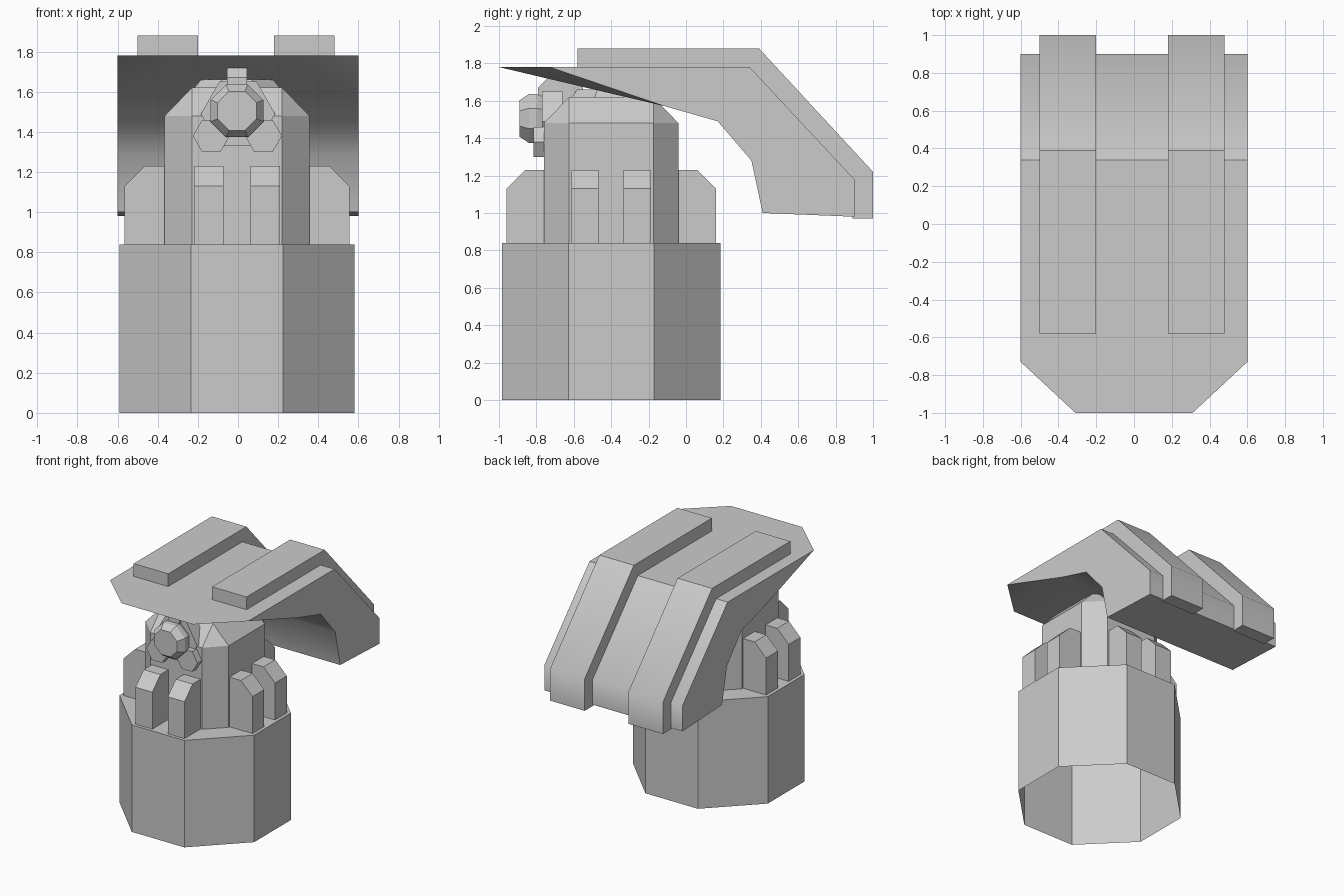
import bpy, bmesh, math
from mathutils import Matrix, Vector

if "Cube" in bpy.data.objects:
    bpy.data.objects.remove(bpy.data.objects["Cube"])

CX, CY = -0.005, -0.40   # axis of the tower


def finish(name, bm):
    bmesh.ops.recalc_face_normals(bm, faces=bm.faces[:])
    me = bpy.data.meshes.new(name)
    bm.to_mesh(me)
    bm.free()
    ob = bpy.data.objects.new(name, me)
    bpy.context.collection.objects.link(ob)
    return ob


def hull(name, pts):
    bm = bmesh.new()
    for p in pts:
        bm.verts.new(p)
    bmesh.ops.convex_hull(bm, input=bm.verts[:])
    bmesh.ops.dissolve_limit(bm, angle_limit=0.01, verts=bm.verts[:], edges=bm.edges[:])
    return finish(name, bm)


def prism(name, prof, x0, x1):
    """Extrude a (y, z) profile from x0 to x1."""
    bm = bmesh.new()
    f = bm.faces.new([bm.verts.new((x0, y, z)) for y, z in prof])
    r = bmesh.ops.extrude_face_region(bm, geom=[f])
    bmesh.ops.translate(bm, vec=(x1 - x0, 0, 0),
                        verts=[g for g in r['geom'] if isinstance(g, bmesh.types.BMVert)])
    if f.is_valid and len(bm.faces) < len(prof) + 2:
        bm.faces.new([v for v in f.verts])
    return finish(name, bm)


def ring(n, r, y, cx, cz, turn=0.0):
    """n-gon facing the front."""
    return [(cx + r * math.cos(turn + 2 * math.pi * i / n), y,
             cz + r * math.sin(turn + 2 * math.pi * i / n)) for i in range(n)]


def octagon(a, b, z, cy=CY):
    return [(CX + x, cy + y, z) for p, q in ((a, b), (b, a))
            for x in (-p, p) for y in (-q, q)]


def smooth(ob, deg):
    bpy.ops.object.select_all(action='DESELECT')
    ob.select_set(True)
    bpy.context.view_layer.objects.active = ob
    bpy.ops.object.shade_smooth_by_angle(angle=math.radians(deg))


# base drum, open underneath
base = hull("base_drum", octagon(0.585, 0.228, 0) + octagon(0.585, 0.228, 0.84))
bm = bmesh.new()
bm.from_mesh(base.data)
bmesh.ops.delete(bm, geom=[f for f in bm.faces if f.calc_center_median().z < 0.01],
                 context='FACES_ONLY')
bm.to_mesh(base.data)
bm.free()

# central column with chamfered top
s = 0.225
hull("column", octagon(0.36, s, 0.84) + octagon(0.36, s, 1.48)
     + [(CX + x, CY + y, 1.62) for x in (-s, s) for y in (-s, s)])

# neck pad between column and hood
hull("neck_pad", octagon(0.22, 0.09, 1.61) + octagon(0.18, 0.075, 1.66))

# eight chamfered lugs, two on each side of the column
lug = [(-0.34, 0.84), (-0.56, 0.84), (-0.56, 1.13), (-0.46, 1.23), (-0.34, 1.23)]
for k in range(4):
    for x in (-0.14, 0.14):
        ob = prism("lug", lug, x - 0.073, x + 0.073)
        ob.data.transform(Matrix.Translation((CX, CY, 0)) @ Matrix.Rotation(k * math.pi / 2, 4, 'Z'))

# front eye: housing, main lens, two small lenses, top block
hull("eye_housing", ring(6, 0.185, -0.77, 0, 1.49) + ring(6, 0.185, -0.66, 0, 1.49))
t = math.pi / 8
hull("main_lens", ring(8, 0.105, -0.89, -0.005, 1.505, t) + ring(8, 0.142, -0.84, -0.005, 1.505, t)
     + ring(8, 0.142, -0.80, -0.005, 1.505, t) + ring(8, 0.115, -0.74, -0.005, 1.505, t))
for x in (-0.133, 0.127):
    hull("small_lens", ring(6, 0.092, -0.815, x, 1.38) + ring(6, 0.092, -0.74, x, 1.38))
prism("top_block", [(-0.79, 1.58), (-0.79, 1.67), (-0.74, 1.72), (-0.55, 1.68), (-0.55, 1.58)],
      -0.055, 0.045)

# hood: side profile on both sides plus a cut-cornered front lip
prof = [(-0.73, 1.78), (0.34, 1.78), (0.90, 1.18), (0.90, 0.98), (0.41, 1.00),
        (0.35, 1.28), (0.17, 1.49), (-0.11, 1.57)]
bm = bmesh.new()
L, R = ([bm.verts.new((x, y, z)) for y, z in prof] for x in (-0.6, 0.6))
TL, TR = (bm.verts.new((x, -1.0, 1.78)) for x in (-0.31, 0.31))
bm.faces.new(L)
bm.faces.new(R)
for i in range(1, len(prof) - 1):
    bm.faces.new((L[i], L[i + 1], R[i + 1], R[i]))
bm.faces.new((L[0], TL, TR, R[0], R[1], L[1]))
bm.faces.new((TL, TR, R[-1], L[-1]))
bm.faces.new((L[0], TL, L[-1]))
bm.faces.new((R[0], TR, R[-1]))
smooth(finish("hood", bm), 45)

# two raised strips running over the hood
strip = [(-0.58, 1.77), (-0.58, 1.88), (0.39, 1.88), (1.0, 1.22), (1.0, 0.97),
         (0.89, 0.97), (0.89, 1.18), (0.335, 1.77)]
for x in (-0.35, 0.33):
    smooth(prism("hood_strip", strip, x - 0.15, x + 0.15), 45)
